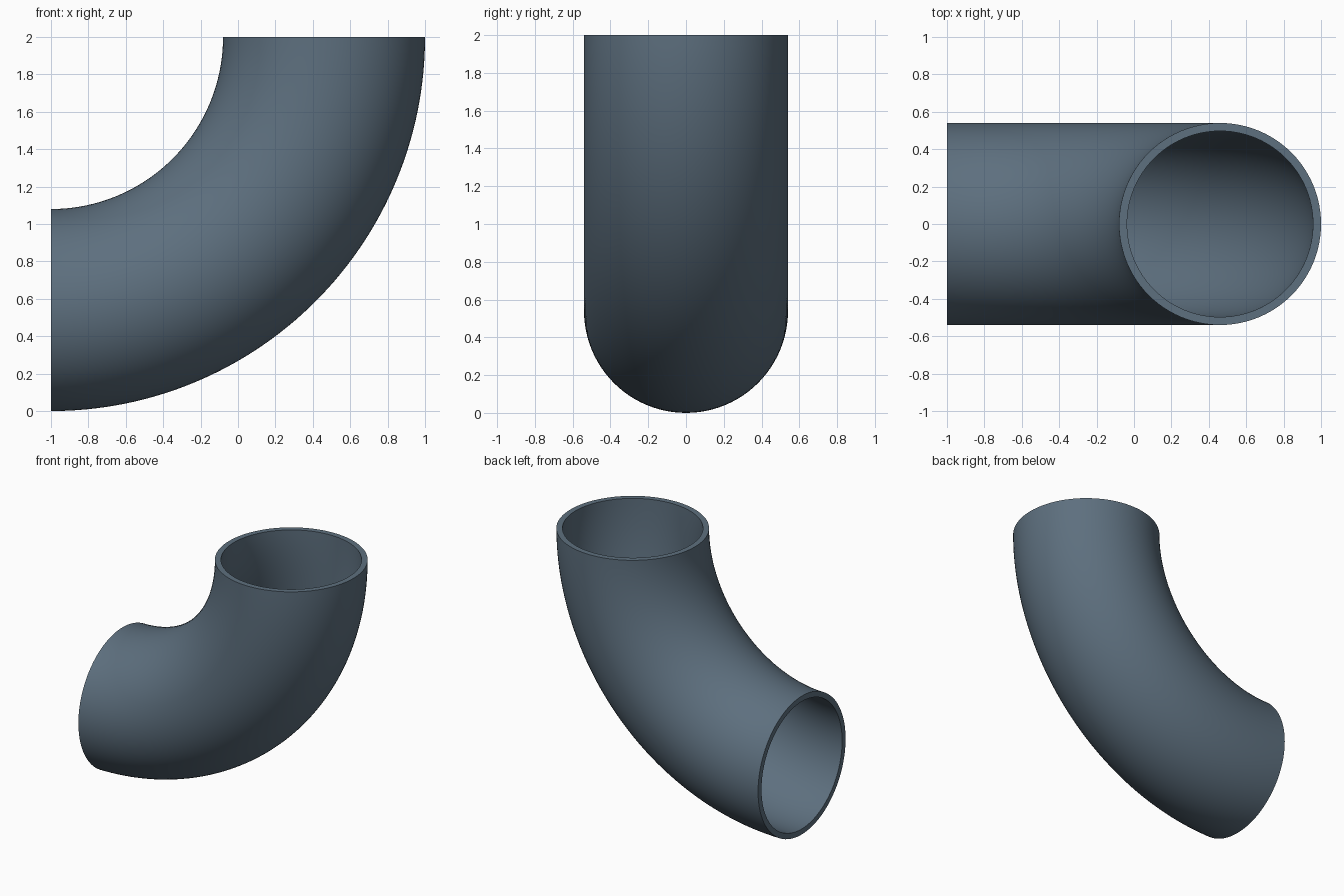
import bpy, bmesh
from math import sin, cos, pi, radians

if "Cube" in bpy.data.objects:
    bpy.data.objects.remove(bpy.data.objects["Cube"])

BEND = 1.46            # bend radius of the centre line
OUTER, BORE = 0.54, 0.497
STEPS, SIDES = 64, 96

bm = bmesh.new()


def ring(radius, angle):
    """Circle of vertices across the pipe at one angle of the bend."""
    verts = []
    for i in range(SIDES):
        t = 2 * pi * i / SIDES
        d = BEND + radius * cos(t)
        verts.append(bm.verts.new((-1 + d * cos(angle), radius * sin(t), 2 - d * sin(angle))))
    return verts


def bridge(a, b):
    for i in range(SIDES):
        j = (i + 1) % SIDES
        bm.faces.new((a[i], a[j], b[j], b[i]))


# Outer wall and bore swept through a quarter turn
angles = [pi / 2 * k / STEPS for k in range(STEPS + 1)]
outer = [ring(OUTER, a) for a in angles]
bore = [ring(BORE, a) for a in angles]
for k in range(STEPS):
    bridge(outer[k], outer[k + 1])
    bridge(bore[k + 1], bore[k])

# Flat rims at both open ends
bridge(bore[0], outer[0])
bridge(outer[-1], bore[-1])
bmesh.ops.recalc_face_normals(bm, faces=bm.faces)

mesh = bpy.data.meshes.new("pipe_elbow")
bm.to_mesh(mesh)
bm.free()
pipe = bpy.data.objects.new("pipe_elbow", mesh)
bpy.context.collection.objects.link(pipe)

# Slate blue-grey finish
slate = bpy.data.materials.new("slate")
slate.diffuse_color = (0.11, 0.16, 0.21, 1)
slate.use_nodes = True
slate.node_tree.nodes["Principled BSDF"].inputs["Base Color"].default_value = slate.diffuse_color
mesh.materials.append(slate)

bpy.context.view_layer.objects.active = pipe
pipe.select_set(True)
bpy.ops.object.shade_smooth_by_angle(angle=radians(30))
